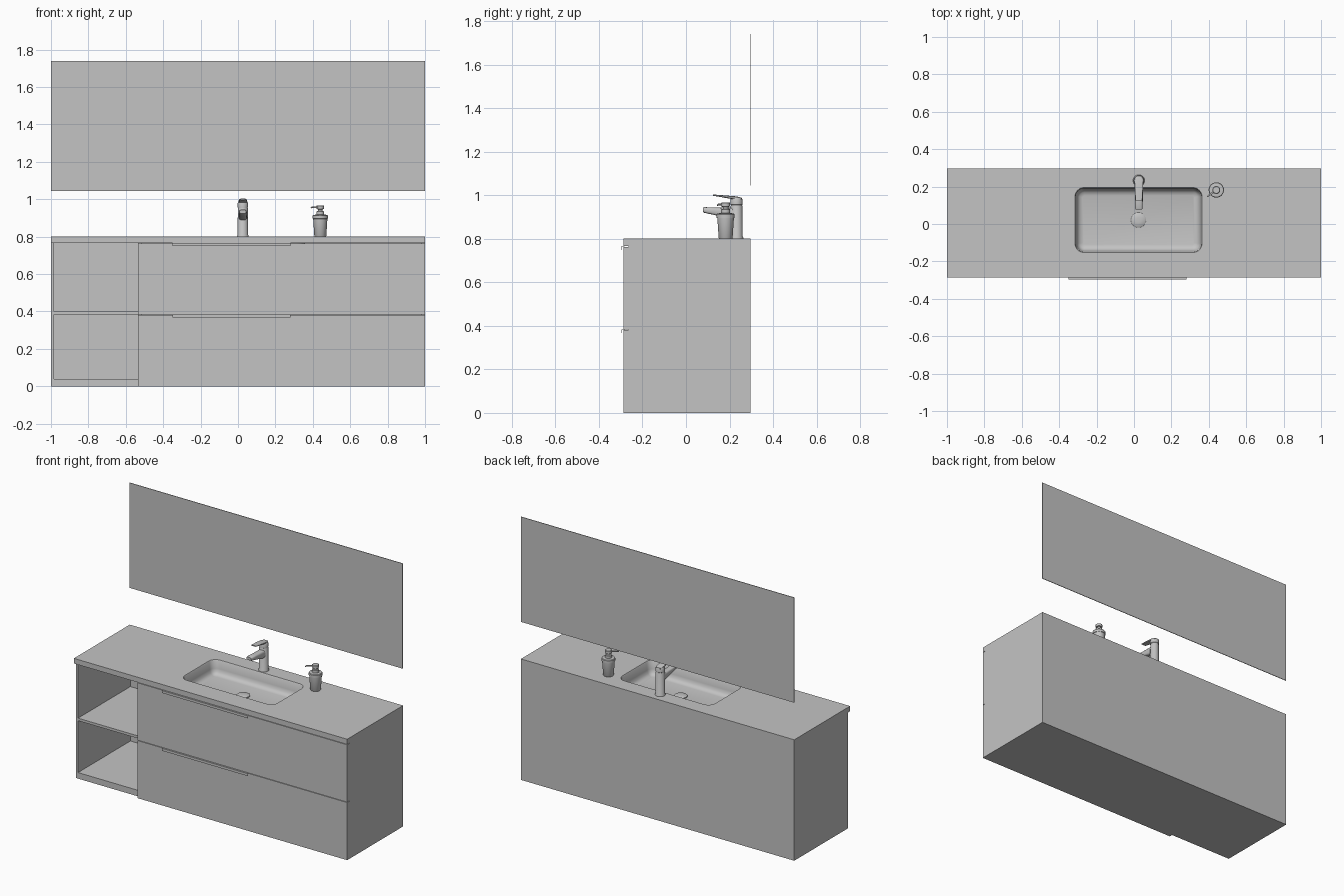
import bpy, bmesh, math
from mathutils import Matrix

if "Cube" in bpy.data.objects:
    bpy.data.objects.remove(bpy.data.objects["Cube"])

grey = bpy.data.materials.new("plain grey")
grey.diffuse_color = (0.55, 0.55, 0.55, 1)
grey.use_nodes = True
grey.node_tree.nodes["Principled BSDF"].inputs["Base Color"].default_value = grey.diffuse_color


def finish(name, bm, smooth=False):
    bmesh.ops.recalc_face_normals(bm, faces=bm.faces)
    me = bpy.data.meshes.new(name)
    bm.to_mesh(me)
    bm.free()
    me.materials.append(grey)
    ob = bpy.data.objects.new(name, me)
    bpy.context.collection.objects.link(ob)
    if smooth:
        bpy.ops.object.select_all(action='DESELECT')
        ob.select_set(True)
        bpy.context.view_layer.objects.active = ob
        bpy.ops.object.shade_smooth_by_angle(angle=math.radians(35))
    return ob


def box(name, x0, x1, y0, y1, z0, z1):
    bm = bmesh.new()
    m = Matrix.Translation(((x0 + x1) / 2, (y0 + y1) / 2, (z0 + z1) / 2)) \
        @ Matrix.Diagonal((x1 - x0, y1 - y0, z1 - z0, 1))
    bmesh.ops.create_cube(bm, size=1, matrix=m)
    return finish(name, bm)


def bridge(bm, a, b):
    n = len(a)
    for i in range(n):
        bm.faces.new((a[i], a[(i + 1) % n], b[(i + 1) % n], b[i]))


def loft(name, loops):
    """Skin closed loops of points and cap both ends."""
    bm = bmesh.new()
    rings = [[bm.verts.new(p) for p in loop] for loop in loops]
    for a, b in zip(rings, rings[1:]):
        bridge(bm, a, b)
    bm.faces.new(rings[0])
    bm.faces.new(rings[-1])
    return finish(name, bm, True)


def lathe(name, x, y, z, profile, n=32):
    ang = [2 * math.pi * i / n for i in range(n)]
    return loft(name, [[(x + r * math.cos(a), y + r * math.sin(a), z + h) for a in ang]
                       for r, h in profile])


def bar(name, x, sections, n=20):
    """Rounded bar along y; sections are (y, z, half width, half height)."""
    def sq(v):
        return math.copysign(abs(v) ** 0.6, v)
    ang = [2 * math.pi * i / n for i in range(n)]
    return loft(name, [[(x + w * sq(math.cos(a)), y, z + h * sq(math.sin(a))) for a in ang]
                       for y, z, w, h in sections])


FRONT, BACK, TOP, UNDER = -0.287, 0.297, 0.80, 0.766
CARC = -0.265   # front of the carcass
DIV = -0.535    # where the open shelves end

# Countertop with moulded basin
BX, BY = 0.024, 0.021


def basin_ring(bm, inset, z):
    a, b, r = 0.34 - inset, 0.174 - inset, max(0.05 - inset, 0.012)
    out = []
    for k, (sx, sy) in enumerate(((1, 1), (-1, 1), (-1, -1), (1, -1))):
        for i in range(9):
            t = math.pi / 2 * (k + i / 8)
            out.append(bm.verts.new((BX + sx * (a - r) + r * math.cos(t),
                                     BY + sy * (b - r) + r * math.sin(t), z)))
    return out


def loop_edges(bm, vs):
    return [bm.edges.get((vs[i], vs[(i + 1) % len(vs)])) or
            bm.edges.new((vs[i], vs[(i + 1) % len(vs)])) for i in range(len(vs))]


bm = bmesh.new()
corners = ((-1, FRONT), (1, FRONT), (1, BACK), (-1, BACK))
top = [bm.verts.new((x, y, TOP)) for x, y in corners]
low = [bm.verts.new((x, y, UNDER)) for x, y in corners]
bridge(bm, low, top)
rings = [basin_ring(bm, i, z) for i, z in
         ((0, TOP), (0.004, 0.795), (0.008, 0.745), (0.014, 0.725), (0.025, 0.713), (0.042, 0.708))]
for a, b in zip(rings, rings[1:]):
    bridge(bm, a, b)
bm.faces.new(rings[-1])
hole = basin_ring(bm, 0, UNDER)
for outer, inner in ((top, rings[0]), (low, hole)):
    bmesh.ops.triangle_fill(bm, use_beauty=True,
                            edges=loop_edges(bm, outer) + loop_edges(bm, inner))
finish("countertop_with_basin", bm, True)

# Basin drain plug
lathe("drain_plug", BX, BY, 0.706, [(0.04, 0), (0.04, 0.008), (0.036, 0.011), (0.012, 0.013)])

# Cabinet carcass
box("left_side", -1, -0.985, CARC, BACK, 0, UNDER)
box("divider", DIV, DIV + 0.018, CARC, BACK, 0, UNDER)
box("right_side", 0.982, 1, CARC, BACK, 0, UNDER)
box("back_panel", -0.985, 0.982, 0.282, BACK, 0, UNDER)
box("shelf_floor", -0.985, DIV, CARC, 0.282, 0, 0.04)
box("middle_shelf", -0.985, DIV, CARC, 0.282, 0.383, 0.40)
box("drawer_floor", DIV + 0.018, 0.982, CARC, 0.282, 0, 0.018)

# Drawer fronts with folded lip handles
for label, z0, z1 in (("lower", 0, 0.381), ("upper", 0.384, 0.763)):
    box(label + "_drawer_front", DIV, 1, FRONT, CARC, z0, z1)
    box(label + "_handle_plate", -0.35, 0.28, -0.297, FRONT + 0.004, z1 + 0.0005, z1 + 0.0025)
    box(label + "_handle_lip", -0.35, 0.28, -0.297, -0.295, z1 - 0.014, z1 + 0.0025)

# Wall mirror
box("mirror", -1, 1, 0.293, BACK, 1.045, 1.74)

# Mixer tap
FX, FY = 0.026, 0.232
lathe("tap_body", FX, FY, TOP, [(0.031, 0), (0.031, 0.005), (0.028, 0.01), (0.027, 0.15),
                                (0.026, 0.152), (0.026, 0.155), (0.028, 0.157),
                                (0.028, 0.178), (0.024, 0.187), (0.012, 0.191)])
bar("tap_spout", FX, [(0.235, 0.913, 0.023, 0.030), (0.19, 0.917, 0.022, 0.025),
                      (0.13, 0.926, 0.021, 0.017), (0.084, 0.932, 0.020, 0.013),
                      (0.077, 0.933, 0.017, 0.009)])
bar("tap_lever", FX, [(0.256, 0.982, 0.016, 0.006), (0.235, 0.986, 0.023, 0.008),
                      (0.19, 0.992, 0.022, 0.006), (0.125, 1.0, 0.018, 0.003)])

# Soap dispenser
SX, SY = 0.44, 0.182
lathe("soap_bottle", SX, SY, TOP, [(0.030, 0), (0.032, 0.003), (0.038, 0.095), (0.041, 0.096),
                                   (0.041, 0.112), (0.038, 0.116), (0.020, 0.118)])
lathe("soap_pump", SX, SY, TOP, [(0.021, 0.115), (0.021, 0.135), (0.013, 0.137), (0.013, 0.146),
                                 (0.021, 0.148), (0.021, 0.164), (0.018, 0.167)])
nozzle = bar("soap_nozzle", 0, [(0, 0, 0.005, 0.005), (-0.055, 0, 0.004, 0.004),
                                (-0.062, -0.003, 0.003, 0.003)], 12)
nozzle.location = (SX, SY, 0.957)
nozzle.rotation_euler = (0, 0, -math.radians(53))
